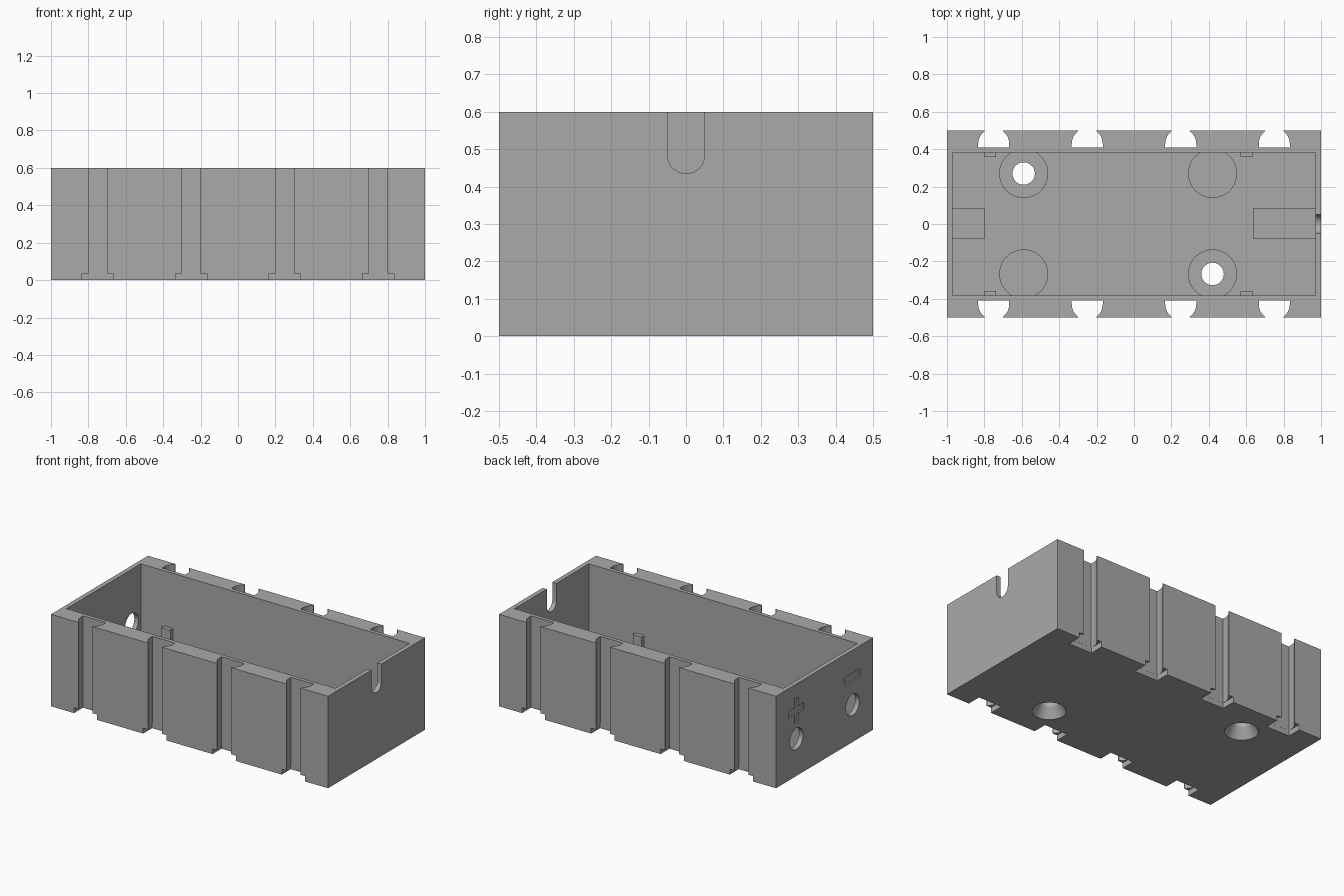
import bpy, bmesh, math
from mathutils import Matrix

cube = bpy.data.objects.get("Cube")
if cube:
    bpy.data.objects.remove(cube, do_unlink=True)

grey = bpy.data.materials.new("plain grey")
grey.use_nodes = True
colour = (0.4, 0.4, 0.4, 1)
grey.diffuse_color = colour
grey.node_tree.nodes["Principled BSDF"].inputs["Base Color"].default_value = colour

FLOOR, WALL_TOP = 0.05, 0.6


def finish(name, bm):
    bmesh.ops.recalc_face_normals(bm, faces=bm.faces)
    mesh = bpy.data.meshes.new(name)
    bm.to_mesh(mesh)
    bm.free()
    mesh.materials.append(grey)
    obj = bpy.data.objects.new(name, mesh)
    bpy.context.collection.objects.link(obj)
    return obj


def box(name, x, y, z):
    """Box from three (low, high) ranges."""
    bm = bmesh.new()
    bmesh.ops.create_cube(bm, size=1)
    for v in bm.verts:
        for i, (low, high) in enumerate((x, y, z)):
            v.co[i] = low if v.co[i] < 0 else high
    return finish(name, bm)


def round_part(name, centre, r_low, r_high, length, along_x=False):
    bm = bmesh.new()
    turn = Matrix.Rotation(math.pi / 2, 4, "Y") if along_x else Matrix()
    bmesh.ops.create_cone(bm, cap_ends=True, segments=48, radius1=r_low,
                          radius2=r_high, depth=length,
                          matrix=Matrix.Translation(centre) @ turn)
    return finish(name, bm)


def prism(name, outline, z):
    bm = bmesh.new()
    face = bm.faces.new([bm.verts.new((px, py, z[0])) for px, py in outline])
    top = bmesh.ops.extrude_face_region(bm, geom=[face])["geom"]
    bmesh.ops.translate(bm, vec=(0, 0, z[1] - z[0]),
                        verts=[g for g in top if isinstance(g, bmesh.types.BMVert)])
    return finish(name, bm)


def cut(target, cutters):
    for cutter in cutters:
        cutter.hide_render = True
        mod = target.modifiers.new("cut", "BOOLEAN")
        mod.operation, mod.solver, mod.object = "DIFFERENCE", "EXACT", cutter
    graph = bpy.context.evaluated_depsgraph_get()
    mesh = bpy.data.meshes.new_from_object(target.evaluated_get(graph))
    target.modifiers.clear()
    target.data = mesh
    for cutter in cutters:
        bpy.data.objects.remove(cutter, do_unlink=True)


# Outer tray with its cavity
tray = box("tray_body", (-1, 1), (-0.5, 0.5), (0, WALL_TOP))
cutters = [box("cavity", (-0.97, 0.97), (-0.383, 0.383), (FLOOR, 0.8))]

# Flared vertical slots with a wide foot, on both long sides
half = [(0.05, 0.52), (0.05, 0.495), (0.063, 0.483), (0.074, 0.467),
        (0.081, 0.447), (0.083, 0.43), (0.083, 0.408)]
for x in (-0.75, -0.25, 0.25, 0.75):
    for side in (-1, 1):
        outline = [(x + w, side * y) for w, y in half]
        outline += [(x - w, side * y) for w, y in reversed(half)]
        cutters.append(prism("slot", outline, (-0.1, 0.8)))
        cutters.append(box("slot_foot", (x - 0.084, x + 0.084),
                           sorted((side * 0.4075, side * 0.55)), (-0.1, 0.035)))

# Cable notch in the left end
cutters.append(box("notch", (0.9, 1.1), (-0.05, 0.05), (0.485, 0.8)))
cutters.append(round_part("notch_round", (1, 0, 0.485), 0.05, 0.05, 0.2, True))

# Terminal holes and engraved polarity marks in the right end
for y in (-0.29, 0.29):
    cutters.append(round_part("terminal", (-1, y, 0.243), 0.069, 0.069, 0.2, True))
    cutters.append(box("bar", (-1.1, -0.99), (y - 0.08, y + 0.08), (0.405, 0.45)))
for z in ((0.3475, 0.405), (0.45, 0.5075)):
    cutters.append(box("stem", (-1.1, -0.99), (0.268, 0.312), z))
cut_screws = [(-0.59, 0.27), (0.42, -0.267)]


def screw_cutters():
    parts = []
    for x, y in cut_screws:
        parts.append(round_part("screw_hole", (x, y, 0.1), 0.06, 0.06, 0.4))
        parts.append(round_part("countersink", (x, y, 0.0275), 0.106, 0.06, 0.075))
    return parts


cut(tray, cutters + screw_cutters())

# Round floor bosses, two of them drilled
for name, x, y in (("back_right", -0.59, 0.27), ("front_right", -0.59, -0.267),
                   ("back_left", 0.42, 0.27), ("front_left", 0.42, -0.267)):
    boss = round_part(name + "_boss", (x, y, FLOOR + 0.02), 0.131, 0.131, 0.06)
    if (x, y) in cut_screws:
        cut(boss, screw_cutters())

# End blocks and small support posts on the floor
box("right_end_block", (-0.975, -0.8), (-0.08, 0.085), (FLOOR - 0.01, 0.27))
box("left_end_block", (0.635, 0.975), (-0.08, 0.085), (FLOOR - 0.01, 0.27))
for x in (-0.803, 0.57):
    for name, y in (("front", (-0.39, -0.357)), ("back", (0.357, 0.39))):
        box(name + "_post", (x, x + 0.064), y, (FLOOR - 0.01, 0.24))

# Smooth round walls, crisp edges
bpy.ops.object.select_all(action="DESELECT")
for obj in bpy.context.collection.objects:
    if obj.type == "MESH" and obj.data.materials and obj.data.materials[0] == grey:
        obj.select_set(True)
        bpy.context.view_layer.objects.active = obj
bpy.ops.object.shade_smooth_by_angle(angle=math.radians(30))
